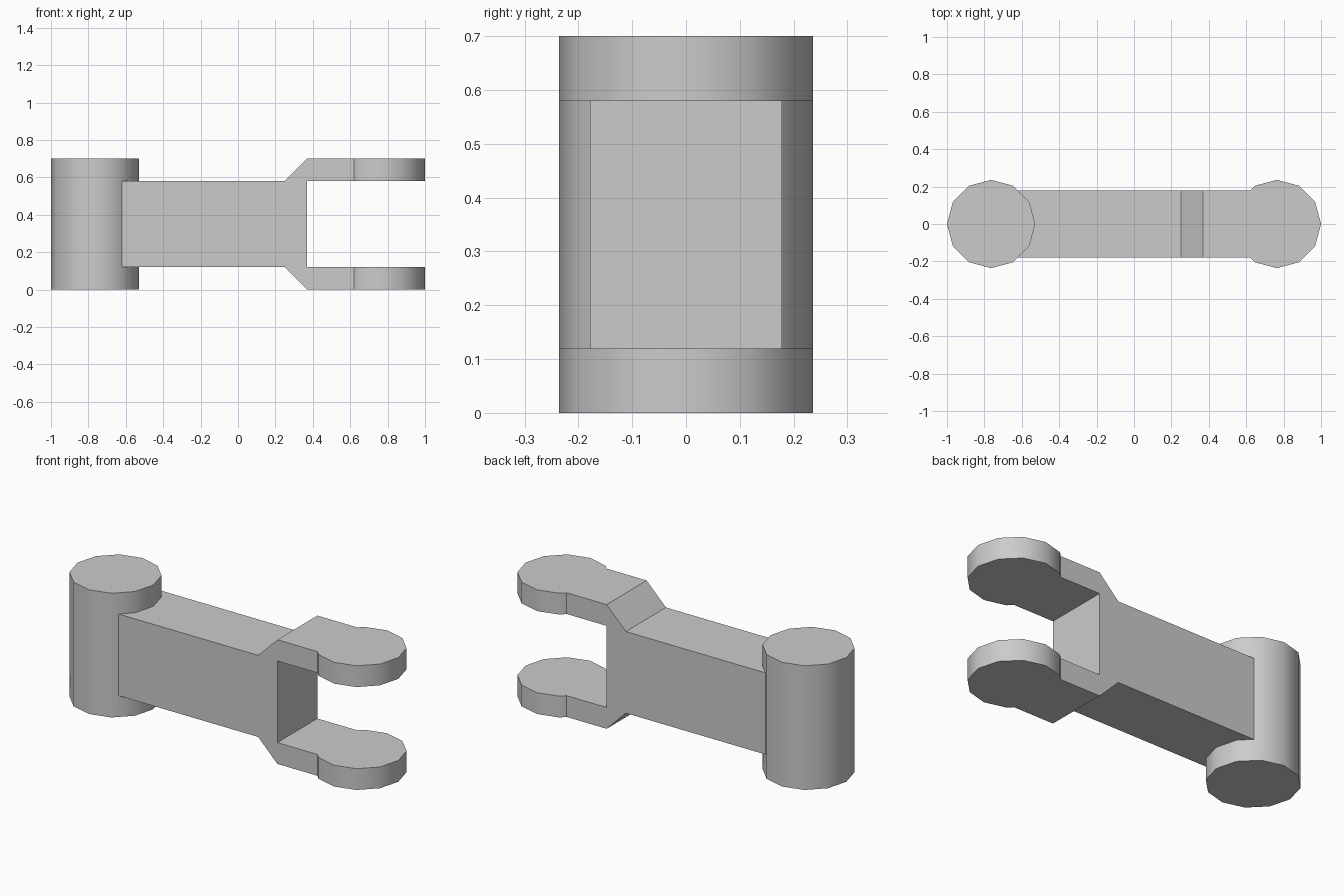
import bpy, bmesh, math
from mathutils import Vector

if "Cube" in bpy.data.objects:
    bpy.data.objects.remove(bpy.data.objects["Cube"], do_unlink=True)

RADIUS, SIDES = 0.236, 12
PIN_X = 1 - RADIUS
HEIGHT, LUG = 0.70, 0.12
HALF_WIDTH = 0.178

grey = bpy.data.materials.new("plain_grey")
grey.use_nodes = True
colour = (0.6, 0.6, 0.6, 1)
grey.diffuse_color = colour
grey.node_tree.nodes["Principled BSDF"].inputs["Base Color"].default_value = colour


def prism(name, outline, sweep):
    """Solid made by sweeping a flat outline along a vector."""
    bm = bmesh.new()
    face = bm.faces.new([bm.verts.new(p) for p in outline])
    swept = bmesh.ops.extrude_face_region(bm, geom=[face], use_keep_orig=True)["geom"]
    moved = [v for v in swept if isinstance(v, bmesh.types.BMVert)]
    bmesh.ops.translate(bm, verts=moved, vec=Vector(sweep))
    bmesh.ops.recalc_face_normals(bm, faces=bm.faces)
    mesh = bpy.data.meshes.new(name)
    bm.to_mesh(mesh)
    bm.free()
    mesh.materials.append(grey)
    obj = bpy.data.objects.new(name, mesh)
    bpy.context.collection.objects.link(obj)
    return obj


def drum(name, x, z, height):
    """Upright twelve-sided cylinder."""
    angles = [math.tau * i / SIDES for i in range(SIDES)]
    ring = [(x + RADIUS * math.cos(a), RADIUS * math.sin(a), z) for a in angles]
    return prism(name, ring, (0, 0, height))


def activate(obj):
    bpy.ops.object.select_all(action="DESELECT")
    obj.select_set(True)
    bpy.context.view_layer.objects.active = obj


# Pivot barrel
barrel = drum("pivot_barrel", -PIN_X, 0, HEIGHT)

# Arm with a flared fork: lower half of the side profile, mirrored upward
lower = [(-PIN_X, LUG), (0.25, LUG), (0.37, 0), (PIN_X, 0), (PIN_X, LUG), (0.37, LUG)]
profile = lower + [(x, HEIGHT - z) for x, z in reversed(lower)]
arm = prism("fork_arm", [(x, -HALF_WIDTH, z) for x, z in profile], (0, 2 * HALF_WIDTH, 0))

# Round lugs merged into the fork tips
for name, z in (("lower_lug", 0), ("upper_lug", HEIGHT - LUG)):
    lug = drum(name, PIN_X, z, LUG)
    activate(arm)
    union = arm.modifiers.new(name, "BOOLEAN")
    union.operation, union.solver, union.object = "UNION", "EXACT", lug
    bpy.ops.object.modifier_apply(modifier=union.name)
    bpy.data.objects.remove(lug, do_unlink=True)

for obj in (barrel, arm):
    activate(obj)
    bpy.ops.object.shade_smooth_by_angle(angle=math.radians(35))
